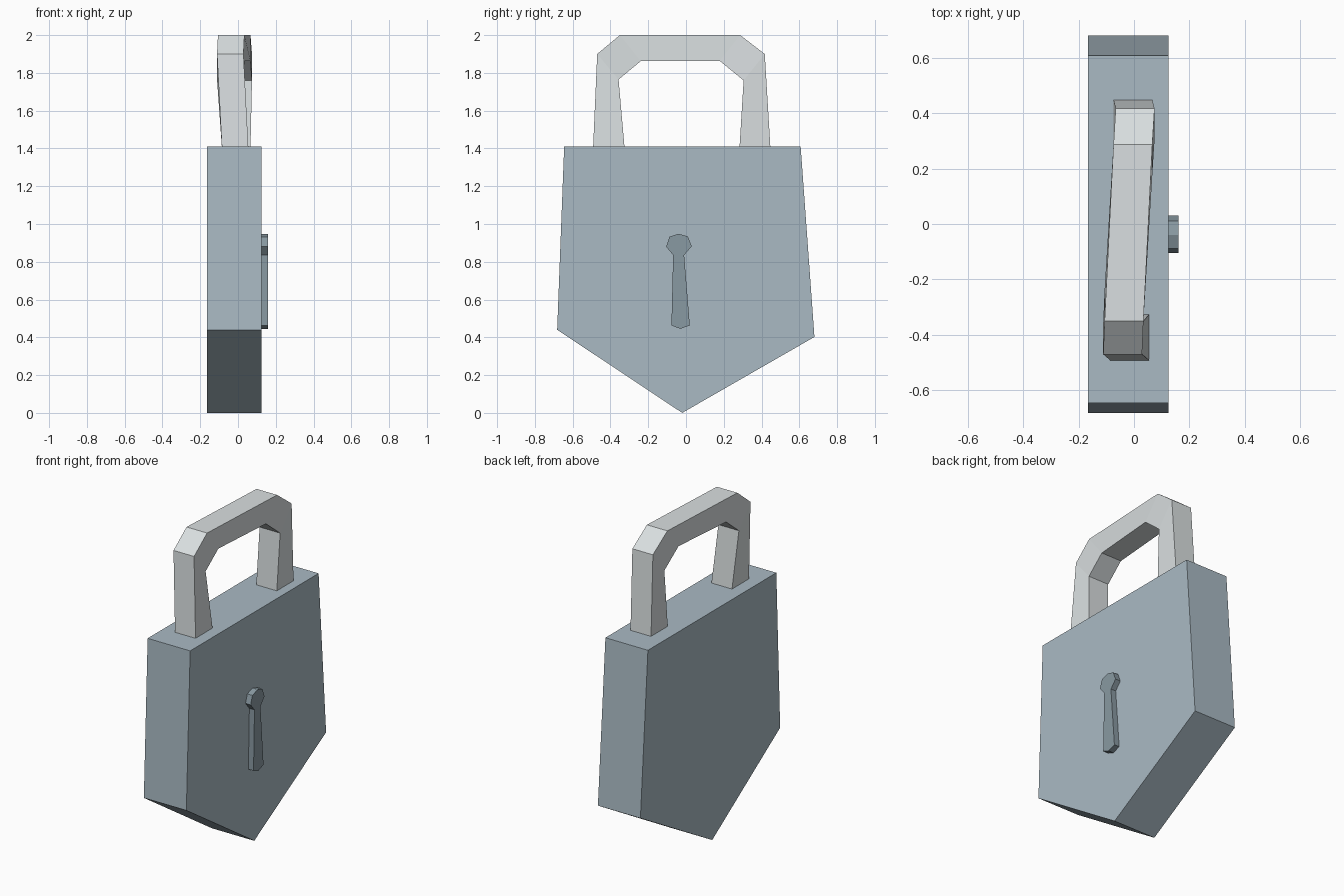
import bpy, bmesh

if "Cube" in bpy.data.objects:
    bpy.data.objects.remove(bpy.data.objects["Cube"])


def material(name, rgb):
    m = bpy.data.materials.new(name)
    m.diffuse_color = (*rgb, 1)
    m.use_nodes = True
    m.node_tree.nodes["Principled BSDF"].inputs["Base Color"].default_value = m.diffuse_color
    return m


def finish(bm, name, mat):
    bmesh.ops.recalc_face_normals(bm, faces=bm.faces)
    mesh = bpy.data.meshes.new(name)
    bm.to_mesh(mesh)
    bm.free()
    mesh.materials.append(mat)
    obj = bpy.data.objects.new(name, mesh)
    bpy.context.collection.objects.link(obj)
    return obj


def extrude_profile(name, profile, x0, x1, mat):
    """Extrude a (y, z) outline along x."""
    bm = bmesh.new()
    face = bm.faces.new([bm.verts.new((x0, y, z)) for y, z in profile])
    ext = bmesh.ops.extrude_face_region(bm, geom=[face], use_keep_orig=True)
    moved = [g for g in ext["geom"] if isinstance(g, bmesh.types.BMVert)]
    bmesh.ops.translate(bm, verts=moved, vec=(x1 - x0, 0, 0))
    return finish(bm, name, mat)


def sweep(name, sections, half, mat):
    """Loft a four-sided bar through (x centre, outer yz, inner yz) sections."""
    bm = bmesh.new()
    rings = []
    for cx, (oy, oz), (iy, iz) in sections:
        pts = [(cx - half, oy, oz), (cx + half, oy, oz),
               (cx + half, iy, iz), (cx - half, iy, iz)]
        rings.append([bm.verts.new(p) for p in pts])
    for a, b in zip(rings, rings[1:]):
        for i in range(4):
            j = (i + 1) % 4
            bm.faces.new((a[i], a[j], b[j], b[i]))
    bm.faces.new(rings[0])
    bm.faces.new(rings[-1])
    return finish(bm, name, mat)


body_mat = material("body_steel_blue", (0.40, 0.49, 0.55))
shackle_mat = material("shackle_metal", (0.70, 0.74, 0.75))
keyhole_mat = material("keyhole_dark", (0.25, 0.32, 0.36))

# Pointed shield-shaped body
extrude_profile("lock_body", [
    (-0.645, 1.41), (-0.682, 0.44), (-0.02, 0.0), (0.68, 0.402), (0.607, 1.41),
], -0.165, 0.125, body_mat)

# Raised keyhole plate on the +x face
extrude_profile("keyhole", [
    (-0.04, 0.948), (-0.088, 0.932), (-0.105, 0.88), (-0.068, 0.835),
    (-0.077, 0.463), (-0.03, 0.445), (0.02, 0.463), (-0.01, 0.835),
    (0.03, 0.882), (0.01, 0.934),
], 0.115, 0.16, keyhole_mat)

# Slightly twisted shackle, with leg ends just inside the body
sweep("shackle", [
    (-0.015, (-0.492, 1.40), (-0.325, 1.40)),
    (-0.041, (-0.47, 1.90), (-0.357, 1.765)),
    (-0.036, (-0.35, 2.0), (-0.24, 1.862)),
    (-0.004, (0.287, 2.0), (0.178, 1.864)),
    (0.004, (0.417, 1.90), (0.305, 1.76)),
    (-0.004, (0.447, 1.40), (0.283, 1.40)),
], 0.07, shackle_mat)
